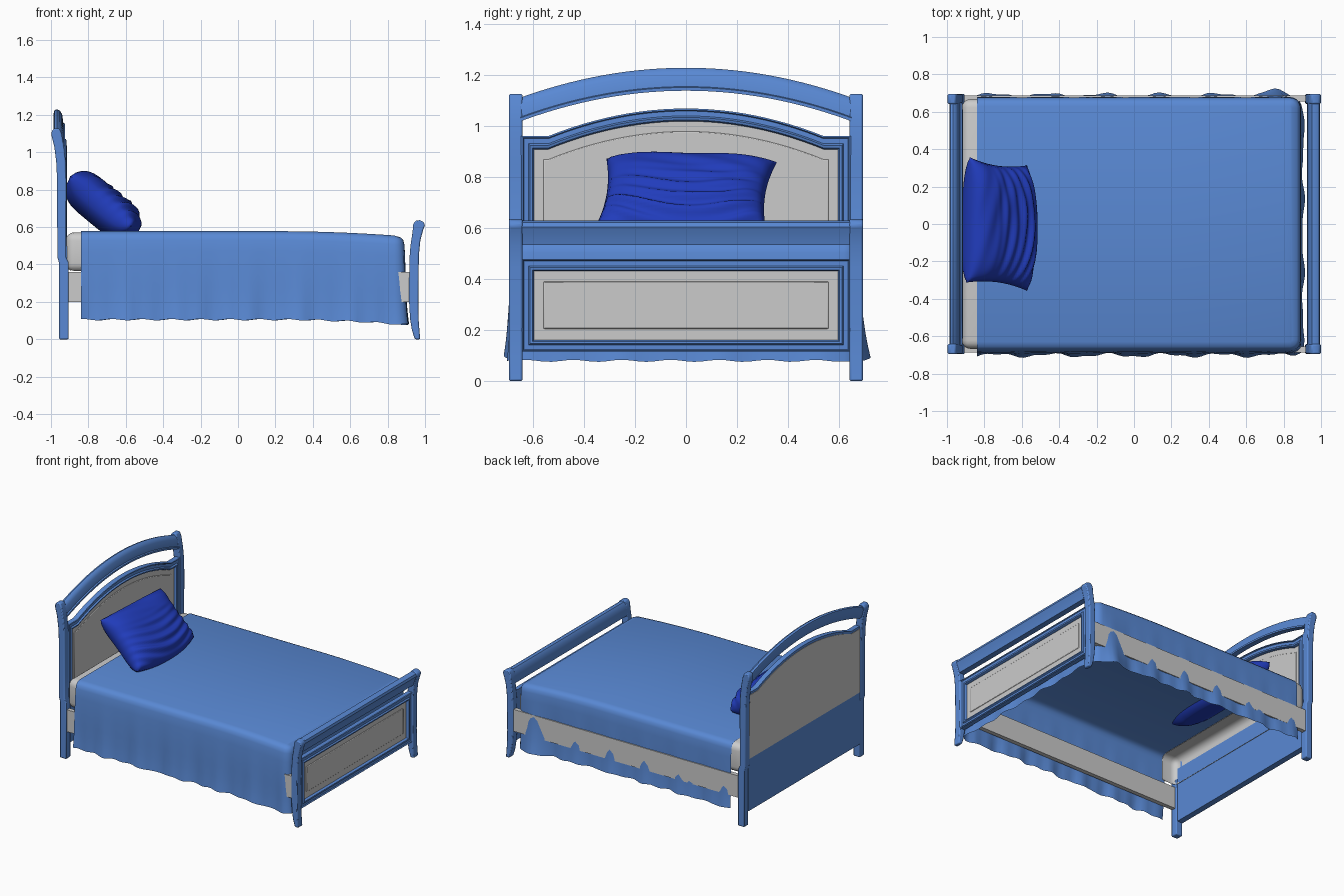
import bpy, bmesh, math
from mathutils import Vector

if "Cube" in bpy.data.objects:
    bpy.data.objects.remove(bpy.data.objects["Cube"])


def material(name, rgb):
    m = bpy.data.materials.new(name)
    m.diffuse_color = (*rgb, 1)
    m.use_nodes = True
    m.node_tree.nodes["Principled BSDF"].inputs["Base Color"].default_value = m.diffuse_color
    return m


BLUE = material("blue", (0.1, 0.25, 0.66))
NAVY = material("deep_blue", (0.015, 0.045, 0.5))


def finish(bm, name, mat=None, bevel=0, angle=35, recalc=True):
    if recalc:
        bmesh.ops.recalc_face_normals(bm, faces=bm.faces)
    me = bpy.data.meshes.new(name)
    bm.to_mesh(me)
    bm.free()
    ob = bpy.data.objects.new(name, me)
    bpy.context.collection.objects.link(ob)
    if mat:
        me.materials.append(mat)
    if bevel:
        b = ob.modifiers.new("bevel", "BEVEL")
        b.width, b.segments, b.limit_method = bevel, 2, "ANGLE"
    bpy.ops.object.select_all(action="DESELECT")
    ob.select_set(True)
    bpy.context.view_layer.objects.active = ob
    bpy.ops.object.shade_smooth_by_angle(angle=math.radians(angle))
    return ob


def prism(name, pts, axis, a, b, mat=None, bevel=0.0):
    """Extrude a profile along x (pts = y,z) or along y (pts = x,z)."""
    bm = bmesh.new()
    def put(p, d):
        return (d, p[0], p[1]) if axis == "x" else (p[0], d, p[1])
    lo = [bm.verts.new(put(p, a)) for p in pts]
    hi = [bm.verts.new(put(p, b)) for p in pts]
    bm.faces.new(lo)
    bm.faces.new(hi)
    n = len(pts)
    for i in range(n):
        j = (i + 1) % n
        bm.faces.new((lo[i], lo[j], hi[j], hi[i]))
    return finish(bm, name, mat, bevel)


def loft(name, inner, outer, section, closed, mat):
    """Sweep a section of (blend inner->outer, x) along paired y,z paths."""
    bm = bmesh.new()
    rings = []
    for p, q in zip(inner, outer):
        rings.append([bm.verts.new((x, p[0] + (q[0] - p[0]) * t, p[1] + (q[1] - p[1]) * t))
                      for t, x in section])
    n, k = len(rings), len(section)
    for i in range(n if closed else n - 1):
        a, b = rings[i], rings[(i + 1) % n]
        for s in range(k):
            r = (s + 1) % k
            bm.faces.new((a[s], a[r], b[r], b[s]))
    if not closed:
        bm.faces.new(rings[0])
        bm.faces.new(rings[-1])
    return finish(bm, name, mat)


def rect(w, z0, z1):
    return [(-w, z0), (w, z0), (w, z1), (-w, z1)]


def arch(w, z0, shoulder, rise, aw=0.54, n=24):
    """Outline with flat shoulders and an arched top."""
    top = [(aw - 2 * aw * i / n, shoulder + rise * (1 - (1 - 2 * i / n) ** 2)) for i in range(n + 1)]
    return [(-w, z0), (w, z0), (w, shoulder)] + top + [(-w, shoulder)]


# Posts with flared tops
head_post = [(-.957, 0), (-.957, .41), (-.966, .44), (-.967, .85), (-.972, .95), (-.982, 1.03),
             (-.997, 1.09), (-.997, 1.11), (-.985, 1.127), (-.955, 1.127), (-.943, 1.1), (-.93, 1.03),
             (-.921, .95), (-.918, .85), (-.919, .44), (-.905, .41), (-.905, 0)]
foot_post = [(.945, 0), (.93, .05), (.92, .11), (.915, .2), (.916, .42), (.922, .5), (.933, .57),
             (.937, .615), (.95, .635), (.972, .637), (.992, .628), (1.0, .61), (.99, .585),
             (.975, .53), (.967, .45), (.964, .2), (.966, .1), (.974, 0)]
for side, s in (("front", -1), ("back", 1)):
    a, b = sorted((s * .642, s * .695))
    prism(f"head_post_{side}", head_post, "y", a, b, BLUE, .007)
    prism(f"foot_post_{side}", foot_post, "y", a, b, BLUE, .007)
    # Side rails
    a, b = sorted((s * .655, s * .686))
    prism(f"side_rail_{side}", [(-.91, .2), (.92, .2), (.92, .36), (-.91, .36)], "y", a, b)

# Headboard: arched top rail, moulded frame, panel, lower board
ys = [-.65 + 1.3 * i / 28 for i in range(29)]
curve = [1 - (y / .65) ** 2 for y in ys]
loft("headboard_top_rail", [(y, 1.02 + .12 * c) for y, c in zip(ys, curve)],
     [(y, 1.113 + .117 * c) for y, c in zip(ys, curve)],
     [(0, -.965), (0, -.925), (.14, -.925), (.18, -.934), (.7, -.94), (.92, -.952), (1, -.967),
      (.95, -.981), (.7, -.987), (.2, -.975)], False, BLUE)
loft("headboard_frame", arch(.597, .5, .91, .11), arch(.647, .45, .962, .108),
     [(0, -.957), (0, -.928), (.1, -.918), (.3, -.915), (.42, -.925), (.8, -.925), (.88, -.917), (1, -.92),
      (1, -.957)], True, BLUE)
prism("headboard_panel", arch(.64, .48, .945, .107), "x", -.96, -.936)
prism("headboard_raised_field", arch(.56, .52, .87, .11), "x", -.938, -.931, None, .004)
prism("headboard_lower_board", rect(.645, .1, .5), "x", -.958, -.915, BLUE)

# Footboard: top rail, moulded frame, panel
prism("footboard_top_rail", [(.928, .535), (.934, .58), (.938, .612), (.952, .63), (.972, .631), (.99, .622),
                             (.995, .605), (.984, .58), (.974, .55), (.97, .535)], "y", -.65, .65, BLUE)
loft("footboard_frame", rect(.597, .16, .432), rect(.647, .115, .48),
     [(0, .925), (0, .952), (.1, .961), (.3, .963), (.42, .954), (.8, .954), (.88, .961), (1, .957), (1, .925)],
     True, BLUE)
prism("footboard_panel", rect(.62, .14, .45), "x", .927, .943)
prism("footboard_raised_field", rect(.56, .205, .39), "x", .94, .948, None, .004)

# Mattress: only its rounded head end, an open shell
bm = bmesh.new()
bmesh.ops.create_cube(bm, size=1)
for v in bm.verts:
    v.co = (-.76 + v.co.x * .32, v.co.y * 1.335, .467 + v.co.z * .21)
bmesh.ops.bevel(bm, geom=bm.edges[:], offset=.045, segments=4, profile=.5, affect="EDGES")
bm.normal_update()
gone = [f for f in bm.faces if f.normal.z < -.9 or f.normal.x > .2]
bmesh.ops.delete(bm, geom=gone, context="FACES")
for v in bm.verts:
    if v.co.x > -.7:
        v.co.x = -.8
finish(bm, "mattress", recalc=False)

# Blanket: thin sheet with wavy skirts on three sides
X0, X1, W, N, M, C = -.84, .875, .66, 60, 40, 5
stations = [(X0 + (X1 - .04 - X0) * i / N, -W, 0, -1) for i in range(N + 1)]
for i in range(1, C):
    a = math.pi / 2 * i / C
    stations.append((X1 - .04 + .04 * math.sin(a), -W + .04 - .04 * math.cos(a), math.sin(a), -math.cos(a)))
stations += [(X1, -W + .04 + (2 * W - .08) * i / M, 1, 0) for i in range(M + 1)]
for i in range(C - 1, 0, -1):
    a = math.pi / 2 * i / C
    stations.append((X1 - .04 + .04 * math.sin(a), W - .04 + .04 * math.cos(a), math.sin(a), math.cos(a)))
stations += [(X0 + (X1 - .04 - X0) * i / N, W, 0, 1) for i in range(N, -1, -1)]
drop = [(-.03, .578), (-.005, .57), (.009, .555), (.015, .53), (.018, .47), (.019, .36), (.02, .28),
        (.023, .2), (.026, .15), (.03, .105)]
bm = bmesh.new()
rings = []
for x, y, nx, ny in stations:
    ring = []
    fall = max(0, (x - .2) / .65) ** 2
    for o, z in drop:
        k = max(0, (.57 - z) / .465)
        wave = (.009 * math.sin(21 * x + 17 * y) + .005 * math.sin(47 * x + 31 * y)) * k ** 2
        out = o + wave * (.7 if nx > .5 else 1)
        if ny < -.5:
            out += .012 * min(1, k * 2)
        if ny > .5:
            out += .03 * math.exp(-((x - .75) / .05) ** 2) * k ** 2
        z2 = z - .024 * min(fall, 1.2) + .004 * k * math.sin(40 * x + 33 * y)
        ring.append(bm.verts.new((min(x + nx * out, .915), y + ny * out, z2)))
    rings.append(ring)
for a, b in zip(rings, rings[1:]):
    for s in range(len(drop) - 1):
        bm.faces.new((a[s], a[s + 1], b[s + 1], b[s]))
L = len(rings)
for i in range(N):
    bm.faces.new((rings[i][0], rings[i + 1][0], rings[L - 2 - i][0], rings[L - 1 - i][0]))
bm.faces.new([rings[i][0] for i in range(N, L - N)])
blanket = finish(bm, "blanket", BLUE, angle=60)

# Pillow: puffed cushion leaning on the headboard, creased on the lower front
bm = bmesh.new()
up, nrm, mid = Vector((-.77, 0, .64)), Vector((.64, 0, .77)), Vector((-.73, 0, .735))
NU, NV = 44, 48
for face in (1, -1):
    grid = []
    for i in range(NU + 1):
        row = []
        for j in range(NV + 1):
            u, v = 2 * i / NU - 1, 2 * j / NV - 1
            puff = math.sqrt(max(0, (1 - u ** 4) * (1 - v ** 4)))
            y = .335 * u * (1 - .07 * (1 - v * v)) + .022 * v
            h = .205 * v - (.05 * (1 - u * u) * -v if v < 0 else 0) - .012 * u * max(v, 0)
            t = .095 * puff if face > 0 else -.125 * puff
            if face > 0:
                low = min(1, max(0, .45 - v))
                t += .011 * puff * low * math.sin(24 * v - 7 * u * u + 2 * u)
                t += .003 * puff * math.sin(13 * v + 6 * u)
            p = mid + up * h + nrm * t
            row.append(bm.verts.new((max(p.x, -.93), y, max(p.z, .545))))
        grid.append(row)
    for i in range(NU):
        for j in range(NV):
            bm.faces.new((grid[i][j], grid[i + 1][j], grid[i + 1][j + 1], grid[i][j + 1]))
bmesh.ops.remove_doubles(bm, verts=bm.verts, dist=.0005)
finish(bm, "pillow", NAVY, angle=70)
